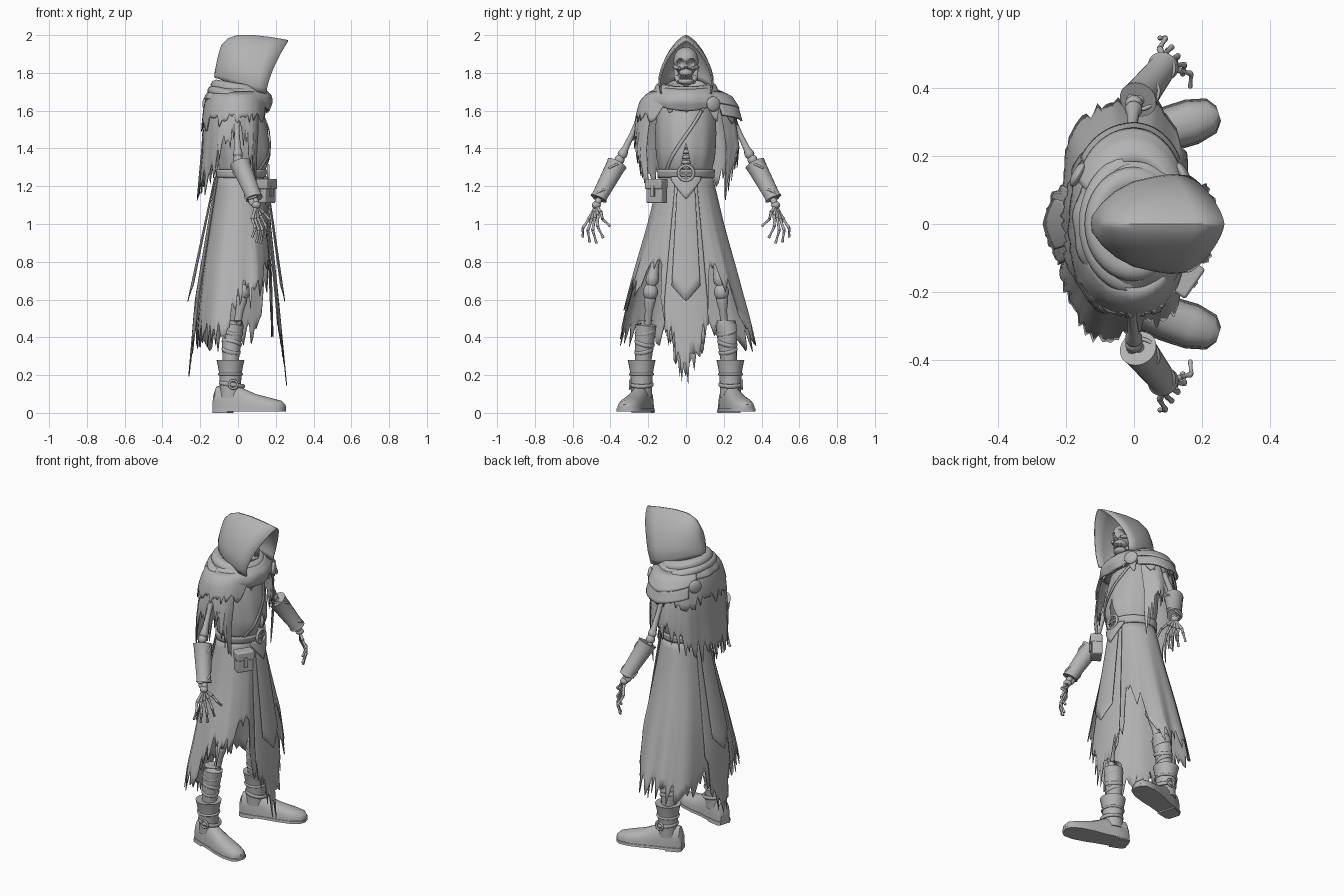
import bpy, bmesh, math, random
from mathutils import Vector

random.seed(4)
if "Cube" in bpy.data.objects:
    bpy.data.objects.remove(bpy.data.objects["Cube"])

grey = bpy.data.materials.new("plain_grey")
grey.use_nodes = True
grey.diffuse_color = (0.45, 0.45, 0.45, 1)
grey.node_tree.nodes["Principled BSDF"].inputs["Base Color"].default_value = grey.diffuse_color
made = []


def finish(ob, name):
    ob.name = name
    ob.data.name = name
    ob.data.materials.append(grey)
    made.append(ob)
    return ob


def loft(name, rings, closed=True, thick=0):
    """Skin a list of equal-length point rings."""
    bm = bmesh.new()
    grid = [[bm.verts.new(p) for p in ring] for ring in rings]
    n = len(grid[0])
    for a, b in zip(grid, grid[1:]):
        for i in range(n if closed else n - 1):
            j = (i + 1) % n
            bm.faces.new((a[i], a[j], b[j], b[i]))
    if closed:
        bm.faces.new(grid[0])
        bm.faces.new(grid[-1])
    bmesh.ops.remove_doubles(bm, verts=bm.verts, dist=0.0001)
    bmesh.ops.recalc_face_normals(bm, faces=bm.faces)
    me = bpy.data.meshes.new(name)
    bm.to_mesh(me)
    bm.free()
    ob = bpy.data.objects.new(name, me)
    bpy.context.collection.objects.link(ob)
    if thick:
        mod = ob.modifiers.new("thickness", "SOLIDIFY")
        mod.thickness = thick
        mod.offset = 0
    return finish(ob, name)


def ramp(table, x):
    """Linear interpolation in rows sorted by their first value."""
    if x <= table[0][0]:
        return table[0][1:]
    for lo, hi in zip(table, table[1:]):
        if x <= hi[0]:
            t = (x - lo[0]) / (hi[0] - lo[0])
            return [p + (q - p) * t for p, q in zip(lo[1:], hi[1:])]
    return table[-1][1:]


def cloth(name, prof, top, hem, a0=-180, a1=180, n=72, rows=10, off=0, jag=0, fold=0, thick=0.005, square=0):
    """Draped sheet around the body; profile rows are z, back x, front x, half width."""
    prof = sorted(prof)
    cols = []
    for i in range(n + 1):
        deg = a0 + (a1 - a0) * i / n
        a, turn = math.radians(deg), (deg + 180) % 360 - 180
        hi = top(turn) if callable(top) else top
        lo = hem(turn) if callable(hem) else ramp(hem, turn)[0]
        if i < n or a1 - a0 < 360:
            lo += jag * random.uniform(-0.5, 0.5)
        else:
            lo = cols[0][-1].z
        col = []
        for r in range(rows + 1):
            t = r / rows
            z = hi + (lo - hi) * t
            back, front, wide = ramp(prof, z)
            k = 1 + fold * t * math.sin(11 * a) + square * t * math.sin(2 * a) ** 2
            x = (front + off if math.cos(a) > 0 else -back + off) * math.cos(a)
            col.append(Vector((x * k, (wide + off) * math.sin(a) * k, z)))
        cols.append(col)
    return loft(name, cols, closed=False, thick=thick)


def tube(name, pts, radii, n=12):
    pts = [Vector(p) for p in pts]
    rings = []
    for i, (p, r) in enumerate(zip(pts, radii)):
        d = pts[min(i + 1, len(pts) - 1)] - pts[max(i - 1, 0)]
        q = d.to_track_quat('Z', 'X')
        rings.append([p + q @ Vector((r * math.cos(k * math.tau / n), r * math.sin(k * math.tau / n), 0))
                      for k in range(n)])
    return loft(name, rings)


def bone(name, a, b, r, knob=1.6):
    a, b = Vector(a), Vector(b)
    steps = (0, 0.05, 0.1, 0.2, 0.5, 0.8, 0.9, 0.95, 1)
    return tube(name, [a.lerp(b, t) for t in steps],
                [r * k for k in (0.9, knob, knob, 1.1, 0.9, 1.1, knob, knob, 0.9)], 10)


def ball(name, loc, size, seg=20):
    bpy.ops.mesh.primitive_uv_sphere_add(segments=seg, ring_count=seg * 2 // 3, location=loc)
    ob = bpy.context.object
    ob.scale = size
    return finish(ob, name)


def ring(name, loc, major, minor, rot=(0, 0, 0), scale=(1, 1, 1)):
    bpy.ops.mesh.primitive_torus_add(major_radius=major, minor_radius=minor, major_segments=36,
                                     minor_segments=10, location=loc, rotation=rot)
    ob = bpy.context.object
    ob.scale = scale
    return finish(ob, name)


def box(name, loc, size, rot=(0, 0, 0), bevel=0.008):
    bpy.ops.mesh.primitive_cube_add(size=1, location=loc, rotation=rot)
    ob = bpy.context.object
    ob.scale = size
    bpy.ops.object.transform_apply(location=False, rotation=False, scale=True)
    mod = ob.modifiers.new("soft edges", "BEVEL")
    mod.width, mod.segments = bevel, 2
    return finish(ob, name)


# Hood: pointed arches from the brow to the back of the head
arches = [(.265, 1.97, .15, 1.69, .145), (.18, 1.985, .1, 1.70, .15), (.08, 1.997, .06, 1.71, .143),
          (0, 1.997, 0, 1.73, .128), (-.05, 1.98, -.05, 1.75, .1), (-.085, 1.945, -.09, 1.765, .065),
          (-.102, 1.89, -.12, 1.775, .025), (-.104, 1.87, -.122, 1.78, 0)]
hood = []
for xt, zt, xb, zb, w in arches:
    arch = []
    for i in range(29):
        t = i / 14 - 1
        h = 1 - abs(t) ** 1.5
        y = math.copysign(w * (1 - h ** 2) ** 0.72 * (1 - 0.4 * max(0, 0.25 - h)), t)
        arch.append(Vector((xb + (xt - xb) * h ** 1.5, y, zb + (zt - zb) * h)))
    hood.append(arch)
loft("hood", hood, closed=False, thick=0.008)

# Skull with pressed-in eye sockets and nose
skull = ball("skull", (0, 0, 0), (1, 1, 1), 48)
hollows = [(0.027, 1.852, 0.018, 0.04), (-0.027, 1.852, 0.018, 0.04), (0, 1.815, 0.01, 0.025)]
for v in skull.data.vertices:
    p = Vector((0.06 + v.co.x * 0.085, v.co.y * 0.066, 1.862 + v.co.z * 0.075))
    if v.co.x > 0:
        for y, z, r, depth in hollows:
            p.x -= depth * math.exp(-(((p.y - y) ** 2 + (p.z - z) ** 2) / r ** 2) ** 2)
    v.co = p
ball("upper_jaw", (0.1, 0, 1.80), (0.042, 0.038, 0.025))
ball("lower_jaw", (0.095, 0, 1.755), (0.045, 0.042, 0.022))
for i in range(-3, 4):
    box("tooth", (0.141 - 0.0025 * i * i, i * 0.009, 1.778), (0.008, 0.007, 0.024), bevel=0.002)
for s, side in ((1, "left"), (-1, "right")):
    tube(side + "_jaw_branch", [(0.05, s * .054, 1.83), (0.055, s * .05, 1.78), (0.1, s * .036, 1.752)],
         (0.012, 0.014, 0.014))
    tube(side + "_cheekbone", [(0.05, s * .064, 1.83), (0.1, s * .057, 1.83), (0.132, s * .035, 1.825)],
         (0.008, 0.012, 0.009))

# Spine seen through the open tunic and neck
for i in range(18):
    ball("vertebra", (0.06, 0, 1.27 + i * 0.028), (0.03, 0.026, 0.013), 12)

# Tunic, split above the belt, with a chest strap
tunic = [(1.70, -.11, .09, .11), (1.6, -.12, .13, .15), (1.5, -.12, .155, .16), (1.36, -.11, .17, .155),
         (1.3, -.1, .15, .14), (1.25, -.1, .13, .135)]
cloth("tunic", tunic, 1.70, lambda a: 1.26 + 0.17 * max(0, 1 - abs(a) / 14), fold=0.015)
cloth("chest_strap", tunic, lambda a: 1.485 + a * .0042, lambda a: 1.455 + a * .0042, -45, 38, 30, 2, 0.01)

# Scarf: a neck roll, then a draped cowl dipping at the front
ring("neck_roll", (0, 0, 1.715), 0.108, 0.032, (0, 0.16, 0), (1.05, 1.2, 1))
cowl = [(1.74, -.1, .09, .12), (1.71, -.135, .13, .155), (1.675, -.16, .165, .19), (1.645, -.17, .168, .205),
        (1.6, -.165, .15, .2)]
cloth("cowl", cowl, lambda a: 1.73 - .02 * math.cos(math.radians(a)),
      lambda a: 1.66 - .06 * max(0, math.cos(math.radians(a))) ** 2, off=0.008, fold=0.02, thick=0.014)
ring("cowl_fold", (0, 0, 1.675), 0.13, 0.028, (0, 0.22, 0), (1.05, 1.3, 1))

# Layered torn mantle
mantle = [(1.72, -.13, .12, .14), (1.69, -.15, .14, .2), (1.65, -.165, .145, .235), (1.6, -.175, .15, .25),
          (1.5, -.185, .15, .27), (1.4, -.19, .14, .28), (1.1, -.215, .12, .25)]
cloth("long_cape", mantle, 1.69, [(-180, 1.19), (-140, 1.24), (-115, 1.38), (-85, 1.5), (-65, 1.42), (-50, 1.22),
      (50, 1.2), (65, 1.32), (100, 1.4), (140, 1.25), (180, 1.19)], 46, 314, 100, 10, 0, 0.17, 0.02, square=0.07)
cloth("short_cape", mantle, 1.70, [(-180, 1.52), (-90, 1.55), (-40, 1.56), (0, 1.63), (40, 1.57), (90, 1.55),
      (180, 1.52)], n=90, rows=6, off=0.008, jag=0.08, square=0.05)

# Shoulder plates with front and back discs
plate = [(1.70, -.13, .12, .17), (1.675, -.155, .135, .225), (1.62, -.175, .15, .262), (1.54, -.185, .155, .285)]
for i in range(2):
    cloth("shoulder_plate", plate, 1.70 - i * 0.06, lambda a: 1.61 - i * 0.065 + abs(a - 90) * .0006,
          28 + i * 12, 152 - i * 12, 30, 6, 0.014 - i * 0.003, thick=0.01, square=0.05)
for x, tilt in ((0.145, 0.5), (-0.165, -0.5)):
    ball("plate_disc", (x, 0.145, 1.635), (0.016, 0.04, 0.04)).rotation_euler = (0, 0, tilt)

# Belt, round buckle and pouch
cloth("belt", tunic, lambda a: 1.288, lambda a: 1.245, rows=3, off=0.01, thick=0.01)
ring("buckle", (0.16, 0, 1.27), 0.04, 0.008, (0, math.pi / 2, 0))
box("buckle_bar", (0.16, 0, 1.27), (0.012, 0.08, 0.012), bevel=0.003)
box("buckle_post", (0.16, 0, 1.27), (0.012, 0.012, 0.08), bevel=0.003)
box("pouch", (0.148, -0.155, 1.165), (0.06, 0.1, 0.11), (0, 0, -0.6))
box("pouch_flap", (0.152, -0.158, 1.212), (0.068, 0.106, 0.055), (0, 0, -0.6))
box("pouch_tab", (0.178, -0.176, 1.175), (0.012, 0.022, 0.06), (0, 0, -0.6), 0.003)

# Torn skirt, then ragged strips and pointed panels front and back
skirt = [(1.27, -.1, .13, .135), (1.0, -.145, .155, .2), (.75, -.185, .175, .27), (.5, -.212, .18, .335),
         (.3, -.222, .185, .38)]
cloth("skirt", skirt, 1.26, [(-180, .4), (-125, .42), (-102, .48), (-85, .64), (-65, .6), (-54, .68), (-40, .8),
      (-26, .74), (-16, .45), (16, .45), (24, .74), (44, .7), (56, .48), (75, .42), (120, .4), (180, .4)],
      n=120, rows=14, jag=0.16, fold=0.02, square=0.1)
strips = [(1.26, -.11, .14, .14), (.6, -.222, .21, .3), (.13, -.262, .255, .35)]
panels = [(1.26, -.115, .145, .14), (.58, -.262, .243, .27)]
for face, mid in (("front", 0), ("back", 180)):
    def away(a, m=mid):
        return abs(a) if m == 0 else 180 - abs(a)
    cloth(face + "_strip", strips, 1.25, lambda a: .19 + .014 * away(a), mid - 22, mid + 22, 24, 12, 0.004, 0.17)
    cloth(face + "_panel", panels, 1.25, lambda a: .59 + .005 * away(a), mid - 17, mid + 17, 18, 10, 0.006)
cloth("belt_flap", panels, 1.25, lambda a: 1.13 + .0035 * abs(a), -30, 30, 20, 4, 0.012)

for s, side in ((1, "left"), (-1, "right")):
    # Arm bones and bracer
    ball(side + "_shoulder", (-.01, s * .215, 1.6), (.035, .035, .035))
    bone(side + "_upper_arm", (-.01, s * .225, 1.6), (0, s * .345, 1.35), 0.016)
    ball(side + "_elbow", (0, s * .352, 1.34), (.026, .026, .028))
    for d in (-1, 1):
        bone(side + "_forearm", (.0 + d * .01, s * .358, 1.33), (.09 + d * .01, s * .475, 1.1), 0.011)
    tube(side + "_bracer", [(.012, s * .365, 1.32), (.017, s * .373, 1.305), (.082, s * .456, 1.15),
                            (.086, s * .463, 1.135)], (0.056, 0.052, 0.041, 0.046), 20)
    for p, r in (((.024, s * .382, 1.29), .051), ((.077, s * .45, 1.16), .043)):
        ring(side + "_bracer_band", p, r, 0.006, (s * 0.47, 2.75, 0))
    # Hand: palm bones and curled fingers
    ball(side + "_wrist", (.096, s * .475, 1.1), (.024, .024, .02))
    for i in range(5):
        t = i / 4
        knuckle = Vector((.075 + .06 * t, s * (.515 - .065 * t), 1.025 + .035 * t * t))
        tip = Vector((.075 + .09 * t, s * (.546 - .145 * t), .93 - .04 * math.sin(t * 3.1) + .06 * t ** 3))
        bend = knuckle.lerp(tip, 0.5) + Vector((.018, s * .016, 0))
        for a, b, r in (((.096, s * .475, 1.1), knuckle, .008), (knuckle, bend, .007), (bend, tip, .006)):
            bone(side + "_finger", a, b, r, 1.25)

    # Leg bones and wrapped shin
    bone(side + "_thigh_bone", (0, s * .1, 1.15), (.025, s * .185, .67), 0.022)
    ball(side + "_knee", (.025, s * .188, .64), (.038, .04, .045))
    bone(side + "_shin_bone", (.02, s * .188, .63), (-.04, s * .228, .2), 0.02)
    tube(side + "_shin_wrap", [(-.025, s * .212, .49), (-.025, s * .212, .465), (-.035, s * .22, .36),
                               (-.04, s * .228, .26)], (.05, .056, .05, .042), 20)
    for i, z in enumerate((.43, .37, .33)):
        ring(side + "_wrap_band", (-.03 - i * .003, s * (.215 + i * .004), z), 0.051 - i * 0.003, 0.007,
             (0.25 * (-1) ** i, 0.25, 0), (1, 1, 1.6))

    # Boot: foot, sole and heel lofted toward the turned-out toe
    along, across = Vector((.955, s * .297, 0)), Vector((-s * .297, .955, 0))
    ankle = Vector((-.04, s * .235, 0))
    foot = [(-.09, .03, .1), (-.075, .045, .14), (0, .052, .165), (.07, .054, .13), (.14, .062, .1),
            (.22, .063, .08), (.28, .048, .065), (.302, .018, .045)]

    def shoe(name, wide, floor, height, sections):
        rings = []
        for d, w, h in sections:
            loop = []
            for k in range(20):
                c, u = math.cos(k * math.tau / 20), math.sin(k * math.tau / 20)
                y = math.copysign(abs(c) ** 0.8, c) * (w + wide)
                z = floor + (height or h - floor) * max(0, u) ** (0.2 if height else 0.9)
                loop.append(ankle + along * d + across * y + Vector((0, 0, z)))
            rings.append(loop)
        loft(name, rings)

    shoe(side + "_boot_foot", 0, 0.02, 0, foot)
    shoe(side + "_boot_sole", 0.005, 0.008, 0.018, foot)
    shoe(side + "_boot_heel", 0.004, 0, 0.02, foot[:3])
    tube(side + "_boot_shaft", [ankle + Vector((0, 0, z)) for z in (.08, .16, .21, .25, .28, .265)],
         (.056, .056, .06, .067, .074, .05), 24)
    ring(side + "_cuff_roll", ankle + Vector((0, 0, .205)), 0.06, 0.007)
    ring(side + "_ankle_strap", ankle + Vector((.008, 0, .15)), 0.057, 0.007, (0, 0.15, 0), (1.1, 1, 1.6))
    ring(side + "_ankle_buckle", ankle + Vector((.015, s * .062, .15)), 0.022, 0.006, (math.pi / 2, 0, 0))

# Smooth shading with sharp edges kept
bpy.ops.object.select_all(action='DESELECT')
for ob in made:
    ob.select_set(True)
bpy.context.view_layer.objects.active = made[0]
bpy.ops.object.shade_smooth_by_angle(angle=math.radians(40))
